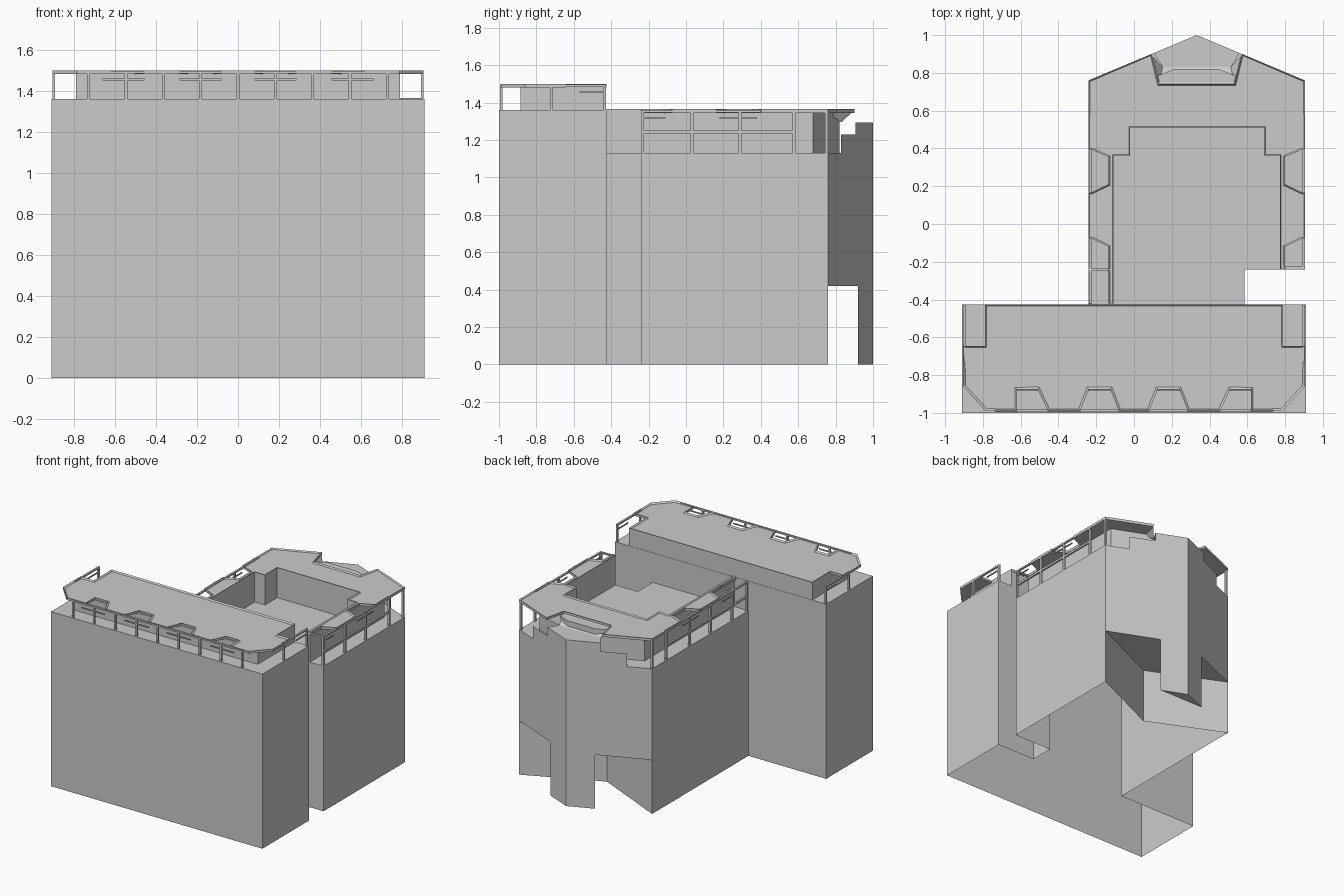
import bpy, bmesh

CX = 0.332  # centre line of the rear wing


def finish(name, bm, fix=True):
    if fix:
        bmesh.ops.recalc_face_normals(bm, faces=bm.faces)
    me = bpy.data.meshes.new(name)
    bm.to_mesh(me)
    bm.free()
    ob = bpy.data.objects.new(name, me)
    bpy.context.collection.objects.link(ob)
    return ob


def face(bm, pts):
    return bm.faces.new([bm.verts.new(p) for p in pts])


def wall(bm, path, z0, z1):
    for (ax, ay), (bx, by) in zip(path, path[1:]):
        face(bm, [(ax, ay, z0), (bx, by, z0), (bx, by, z1), (ax, ay, z1)])


def cap(bm, path, z):
    face(bm, [(x, y, z) for x, y in path])


def prism(name, path, z0, z1, rim=0):
    bm = bmesh.new()
    f = face(bm, [(x, y, z0) for x, y in path])
    r = bmesh.ops.extrude_face_region(bm, geom=[f])
    vs = [g for g in r['geom'] if isinstance(g, bmesh.types.BMVert)]
    bmesh.ops.translate(bm, verts=vs, vec=(0, 0, z1 - z0))
    bmesh.ops.recalc_face_normals(bm, faces=bm.faces)
    if rim:  # raised edge around a sunken roof surface
        top = max(bm.faces, key=lambda q: q.calc_center_median().z)
        bmesh.ops.inset_region(bm, faces=[top], thickness=rim, depth=0)
        bmesh.ops.translate(bm, verts=top.verts[:], vec=(0, 0, -0.01))
    return finish(name, bm, not rim)


def add_box(bm, x0, x1, y0, y1, z0, z1):
    r = bmesh.ops.create_cube(bm, size=1)
    for v in r['verts']:
        v.co = ((x0 + x1) / 2 + v.co.x * (x1 - x0), (y0 + y1) / 2 + v.co.y * (y1 - y0),
                (z0 + z1) / 2 + v.co.z * (z1 - z0))


def weld(bm):
    bmesh.ops.remove_doubles(bm, verts=bm.verts, dist=0.0005)


# Main shell, open underneath: front block and rear wing
bm = bmesh.new()
wall(bm, [(-.24, -.425), (-.91, -.425), (-.91, -1), (.91, -1), (.91, -.425), (.585, -.425)], 0, 1.36)
wall(bm, [(-.24, -.425), (.585, -.425)], 1.13, 1.36)
cap(bm, [(-.91, -1), (.91, -1), (.91, -.425), (-.91, -.425)], 1.36)
wall(bm, [(.585, -.425), (.585, -.24), (.905, -.24), (.905, .76)], 0, 1.13)
wall(bm, [(-.24, .76), (-.24, -.425)], 0, 1.13)
cap(bm, [(-.24, -.425), (.585, -.425), (.585, -.24), (.905, -.24), (.905, .76), (CX, 1), (-.24, .76)], 1.13)
weld(bm)
finish("building_shell", bm)

# Pointed rear facade with stepped top, soffit and pier
bm = bmesh.new()
steps = [(.76, .42), (.76, 1.13), (.83, 1.13), (.83, 1.23), (.905, 1.23), (.905, 1.295),
         (1, 1.295), (1, 0), (.92, 0), (.92, .42)]
def slant(s, y):
    return CX + s * 0.573 * (1 - y) / 0.24
for s in (-1, 1):
    face(bm, [(slant(s, y), y, z) for y, z in steps])
wall(bm, [(-.24, .76), (CX, .5), (.905, .76)], 0, .42)
wall(bm, [(slant(-1, .92), .92), (slant(1, .92), .92)], 0, .42)
cap(bm, [(-.24, .76), (CX, .5), (.905, .76), (slant(1, .92), .92), (slant(-1, .92), .92)], .42)
cap(bm, [(slant(-1, .92), .92), (slant(1, .92), .92), (CX, 1)], 0)
cap(bm, [(slant(-1, .905), .905), (CX - .18, .83), (CX + .18, .83), (slant(1, .905), .905), (CX, 1)], 1.295)
weld(bm)
finish("rear_facade", bm)

# Sloped panel under the rear roof notch
bm = bmesh.new()
face(bm, [(CX - .2, .745, 1.35), (CX + .2, .745, 1.35), (CX + .18, .83, 1.295), (CX - .18, .83, 1.295)])
for s in (-1, 1):
    face(bm, [(CX + s * .2, .745, 1.35), (CX + s * .235, .89, 1.35), (CX + s * .18, .83, 1.295)])
finish("rear_sloped_panel", bm)

# Recessed top storeys
prism("front_penthouse", [(-.79, -.885), (.79, -.885), (.79, -.427), (-.79, -.427)], 1.36, 1.485)
prism("rear_penthouse", [(-.12, -.425), (-.108, -.425), (-.108, .36), (-.02, .36), (-.02, .51), (.69, .51),
                         (.69, .36), (.775, .36), (.775, -.24), (.787, -.24), (.787, .68), (.45, .82),
                         (.21, .82), (-.12, .68)], 1.13, 1.345)

# Front roof with trapezoid notches, mirrored about the centre
half = [(.08, -.99), (.125, -.875), (.24, -.875), (.285, -.99), (.455, -.99), (.51, -.875), (.62, -.875),
        (.62, -.99), (.785, -.99), (.905, -.86), (.905, -.645), (.79, -.645), (.79, -.425)]
prism("front_roof", half + [(-x, y) for x, y in reversed(half)], 1.482, 1.5, 0.014)

# Rear roof, U-shaped around the sunken court
outer = [(.905, -.07), (.905, .16), (.80, .21), (.80, .355), (.905, .40), (.905, .76),
         (CX + .24, .9), (CX + .2, .74)]
left = [(2 * CX - x, y) for x, y in reversed(outer)]
inner = [(-.108, -.425), (-.108, .36), (-.02, .36), (-.02, .51), (.69, .51), (.69, .36), (.772, .36), (.772, -.24)]
prism("rear_roof", [(.80, -.24), (.80, -.12)] + outer + left + [(-.135, -.12), (-.135, -.425)] + inner,
      1.345, 1.365, 0.01)

# Terrace posts, beams and thin rails of the front block
bm = bmesh.new()
for i in range(9):
    x = (i - 4) * .182
    add_box(bm, x - .007, x + .007, -.995, -.981, 1.36, 1.485)
add_box(bm, -.735, .735, -.995, -.981, 1.485, 1.497)
for s in (-1, 1):
    x = s * .898
    for y in (-.72, -.435):
        add_box(bm, x - .007, x + .007, y - .007, y + .007, 1.36, 1.485)
    add_box(bm, x - .007, x + .007, -.728, -.428, 1.485, 1.497)
    add_box(bm, x - .004, x + .004, -.57, -.43, 1.451, 1.459)
    for a, b in ((.08, .285), (.455, .66)):
        add_box(bm, min(s * a, s * b), max(s * a, s * b), -.992, -.984, 1.451, 1.459)
finish("front_terrace_frame", bm)

# Terrace posts and beams of the rear wing
bm = bmesh.new()
for x, ys, y0 in ((.897, (-.232, .032, .29, .578, .75), -.24), (-.232, (-.415, -.232, .032, .29, .578, .75), -.42)):
    for y in ys:
        add_box(bm, x - .008, x + .008, y - .008, y + .008, 1.13, 1.348)
    add_box(bm, x - .007, x + .007, y0, .58, 1.234, 1.25)
    add_box(bm, x - .007, x + .007, y0, .58, 1.348, 1.36)
    add_box(bm, x - .004, x + .004, -.23, -.11, 1.314, 1.322)
    add_box(bm, x - .004, x + .004, .18, .38, 1.314, 1.322)
add_box(bm, .785, .905, -.24, -.226, 1.348, 1.36)
add_box(bm, -.24, -.12, -.25, -.236, 1.348, 1.36)
finish("rear_terrace_frame", bm)
